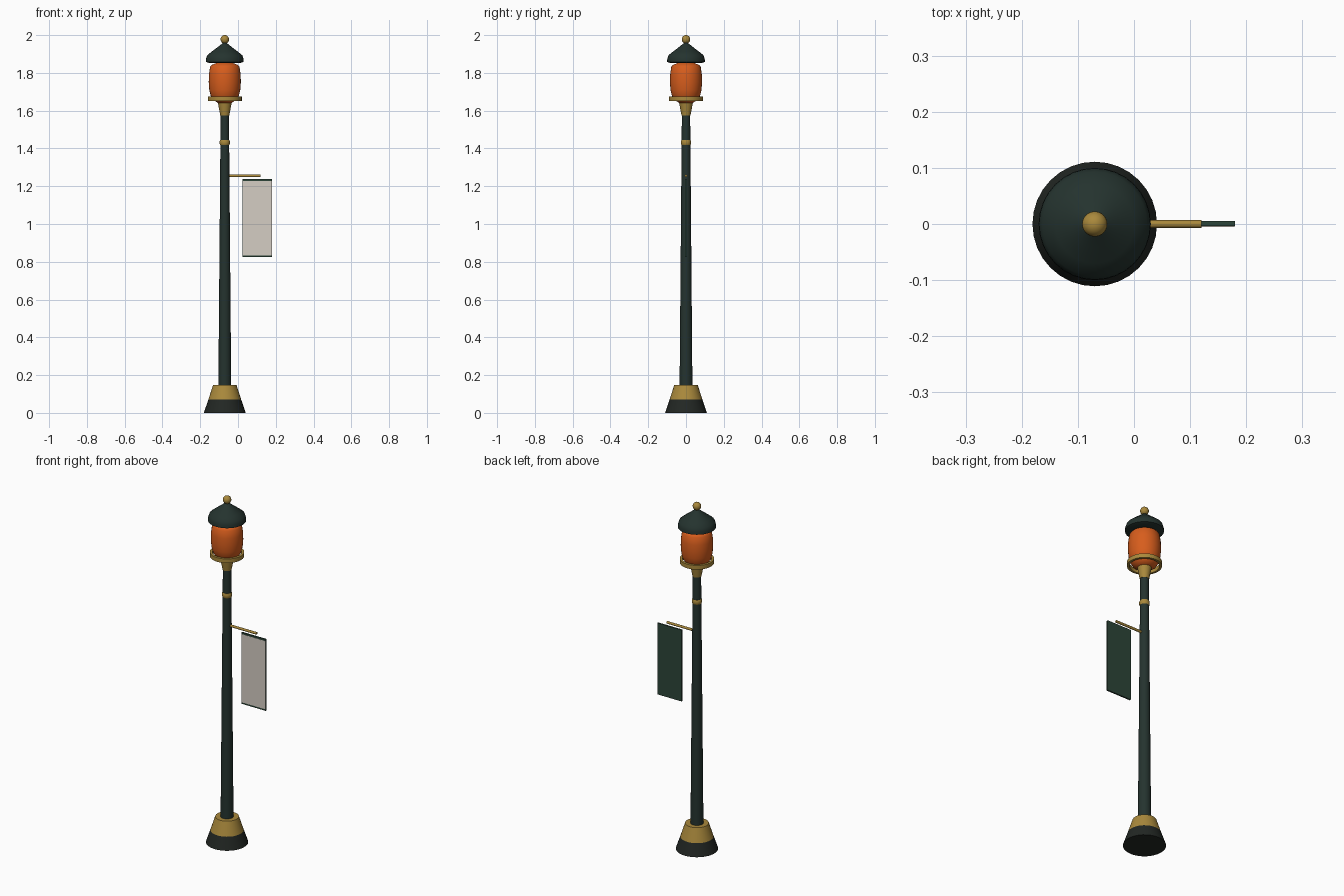
import bpy, bmesh, math
from mathutils import Matrix

if "Cube" in bpy.data.objects:
    bpy.data.objects.remove(bpy.data.objects["Cube"])

AX = -0.07  # x of the post axis


def mat(name, rgb):
    m = bpy.data.materials.new(name)
    m.diffuse_color = (*rgb, 1)
    m.use_nodes = True
    m.node_tree.nodes["Principled BSDF"].inputs["Base Color"].default_value = m.diffuse_color
    return m


IRON = mat("dark_green_iron", (0.018, 0.033, 0.028))
BLACK = mat("blackened_iron", (0.016, 0.02, 0.017))
BRASS = mat("brass", (0.40, 0.25, 0.045))
GLASS = mat("amber_glass", (0.68, 0.11, 0.012))
CLOTH = mat("green_cloth", (0.025, 0.06, 0.04))
CREAM = mat("cream_cloth", (0.66, 0.61, 0.55))


def finish(name, bm, material, angle=35):
    bmesh.ops.recalc_face_normals(bm, faces=bm.faces)
    me = bpy.data.meshes.new(name)
    bm.to_mesh(me)
    bm.free()
    ob = bpy.data.objects.new(name, me)
    bpy.context.collection.objects.link(ob)
    me.materials.append(material)
    bpy.ops.object.select_all(action='DESELECT')
    ob.select_set(True)
    bpy.context.view_layer.objects.active = ob
    bpy.ops.object.shade_smooth_by_angle(angle=math.radians(angle))
    return ob


def lathe(name, profile, material, sides=32, closed=False):
    """Revolve (radius, z) points about the post; capped, or a closed ring."""
    bm = bmesh.new()
    rings = [[bm.verts.new((AX + r * math.cos(2 * math.pi * i / sides),
                            r * math.sin(2 * math.pi * i / sides), z))
              for i in range(sides)] for r, z in profile]
    pairs = list(zip(rings, rings[1:])) + ([(rings[-1], rings[0])] if closed else [])
    for a, b in pairs:
        for i in range(sides):
            j = (i + 1) % sides
            bm.faces.new((a[i], a[j], b[j], b[i]))
    if not closed:
        bm.faces.new(rings[0])
        bm.faces.new(rings[-1])
    return finish(name, bm, material)


def box(name, x, y, z, material):
    bm = bmesh.new()
    bmesh.ops.create_cube(bm, size=1)
    for v in bm.verts:
        v.co = [(lo + hi) / 2 + c * (hi - lo) for c, (lo, hi) in zip(v.co, (x, y, z))]
    return finish(name, bm, material)


# Foot and post
lathe("base_foot", [(0.111, 0), (0.087, 0.07)], BLACK)
lathe("base_collar", [(0.087, 0.07), (0.062, 0.148)], BRASS)
lathe("post", [(0.034, 0.14), (0.022, 1.58)], IRON)
lathe("post_band", [(0.024, 1.418), (0.027, 1.424), (0.027, 1.438), (0.024, 1.444)], BRASS)

# Lantern holder: flared cup and open hoop
lathe("lantern_cup", [(0.024, 1.575), (0.037, 1.645)], BRASS)
lathe("lantern_hoop", [(0.077, 1.652), (0.090, 1.652), (0.090, 1.676), (0.077, 1.676)],
      BRASS, closed=True)

# Glass, roof and finial
lathe("lantern_glass", [(0.035, 1.64), (0.062, 1.658), (0.075, 1.68), (0.082, 1.71),
                        (0.085, 1.75), (0.084, 1.79), (0.078, 1.832), (0.07, 1.842),
                        (0.045, 1.852), (0.03, 1.862)], GLASS)
lathe("lantern_roof", [(0.082, 1.852), (0.100, 1.858), (0.099, 1.875), (0.093, 1.893),
                       (0.070, 1.912), (0.042, 1.933), (0.018, 1.952), (0.008, 1.960)], IRON)
bm = bmesh.new()
bmesh.ops.create_uvsphere(bm, u_segments=24, v_segments=14, radius=0.0225,
                          matrix=Matrix.Translation((AX, 0, 1.9775)))
finish("finial", bm, BRASS)

# Banner arm
bm = bmesh.new()
bmesh.ops.create_cone(bm, cap_ends=True, segments=16, radius1=0.007, radius2=0.007,
                      depth=0.18, matrix=Matrix.Translation((0.03, 0, 1.255))
                      @ Matrix.Rotation(math.pi / 2, 4, 'Y'))
finish("banner_arm", bm, BRASS)

# Hanging banner: green backing with cream front face
box("banner", (0.025, 0.18), (-0.004, 0.005), (0.825, 1.237), CLOTH)
box("banner_front", (0.026, 0.179), (-0.005, -0.003), (0.834, 1.228), CREAM)
